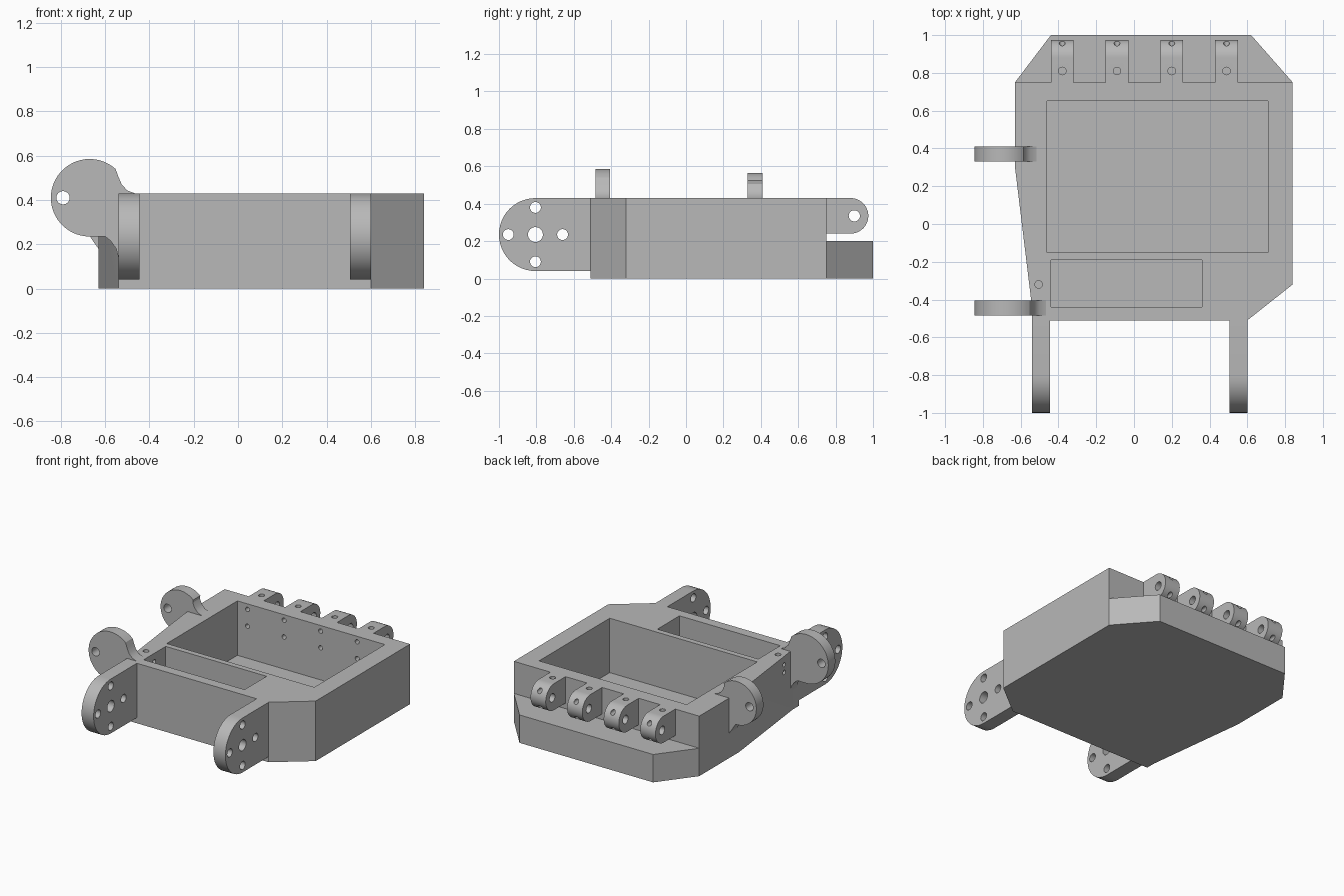
import bpy, bmesh, math
from mathutils import Vector

cube = bpy.data.objects.get("Cube")
if cube:
    bpy.data.objects.remove(cube, do_unlink=True)

grey = bpy.data.materials.new("plain grey")
grey.use_nodes = True
grey.diffuse_color = (0.48, 0.48, 0.48, 1)
grey.node_tree.nodes["Principled BSDF"].inputs["Base Color"].default_value = (0.48, 0.48, 0.48, 1)

PLACE = {
    "x": lambda a, b, h: Vector((h, a, b)),
    "y": lambda a, b, h: Vector((a, h, b)),
    "z": lambda a, b, h: Vector((a, b, h)),
}


def prism(name, outline, axis, low, high):
    """Extrude a flat outline along an axis."""
    bm = bmesh.new()
    place = PLACE[axis]
    base = bm.faces.new([bm.verts.new(place(a, b, low)) for a, b in outline])
    grown = bmesh.ops.extrude_face_region(bm, geom=[base])["geom"]
    bmesh.ops.translate(bm, vec=place(0, 0, high - low),
                        verts=[v for v in grown if isinstance(v, bmesh.types.BMVert)])
    bmesh.ops.recalc_face_normals(bm, faces=bm.faces)
    mesh = bpy.data.meshes.new(name)
    bm.to_mesh(mesh)
    bm.free()
    mesh.materials.append(grey)
    obj = bpy.data.objects.new(name, mesh)
    bpy.context.collection.objects.link(obj)
    return obj


def arc(a, b, r, start, end, steps=24):
    angles = [math.radians(start + (end - start) * i / steps) for i in range(steps + 1)]
    return [(a + r * math.cos(t), b + r * math.sin(t)) for t in angles]


def rect(a0, a1, b0, b1):
    return [(a0, b0), (a1, b0), (a1, b1), (a0, b1)]


def drill(a, b, r, axis, low, high):
    return prism("hole_cutter", arc(a, b, r, 0, 360)[:-1], axis, low, high)


def finish(obj, cutters):
    """Cut the holes out of a part and smooth its round faces."""
    bpy.ops.object.select_all(action="DESELECT")
    obj.select_set(True)
    bpy.context.view_layer.objects.active = obj
    for cutter in cutters:
        cutter.hide_render = True
        cut = obj.modifiers.new("cut", "BOOLEAN")
        cut.operation = "DIFFERENCE"
        cut.solver = "EXACT"
        cut.object = cutter
        bpy.ops.object.modifier_apply(modifier=cut.name)
        bpy.data.objects.remove(cutter, do_unlink=True)
    bpy.ops.object.shade_smooth_by_angle(angle=math.radians(30))


TOP = 0.43
FLOOR = 0.04
KNUCKLE_X = [-0.38 + 0.29 * i for i in range(4)]
TENDON_Z = (0.39, 0.27)

# Palm block with two open compartments and tendon holes
palm = prism("palm_block", [(-0.63, 0.75), (-0.63, 0.3), (-0.54, -0.44), (-0.54, -0.51),
                            (0.6, -0.51), (0.84, -0.32), (0.84, 0.75)], "z", 0, TOP)
cuts = [prism("main_pocket_cutter", rect(-0.46, 0.71, -0.15, 0.65), "z", FLOOR, 0.6),
        prism("small_pocket_cutter", rect(-0.44, 0.36, -0.44, -0.19), "z", FLOOR, 0.6),
        drill(-0.505, -0.32, 0.02, "z", 0.2, 0.6)]
cuts += [drill(x, z, 0.016, "y", 0.6, 0.8) for x in KNUCKLE_X for z in TENDON_Z]
cuts += [drill(-0.32, z, 0.016, "x", -0.7, -0.4) for z in (0.37, 0.315)]
finish(palm, cuts)

# Low ledge under the knuckles
prism("knuckle_ledge", [(-0.63, 0.75), (0.84, 0.75), (0.62, 1), (-0.44, 1)], "z", 0, 0.2)

# Four knuckle lugs along the back
for x in KNUCKLE_X:
    knuckle = prism("knuckle_lug", [(0.75, 0.24)] + arc(0.88, 0.335, 0.095, -90, 90)
                    + [(0.75, TOP)], "x", x - 0.06, x + 0.06)
    cuts = [drill(0.9, 0.335, 0.03, "x", x - 0.1, x + 0.1),
            drill(x, 0.81, 0.02, "z", 0.2, 0.5)]
    cuts += [drill(x, z, 0.016, "y", 0.7, 1.1) for z in TENDON_Z]
    finish(knuckle, cuts)

# Two wrist arms at the front, each with a ring of bolt holes
for x in (-0.54, 0.505):
    arm = prism("wrist_arm", [(-0.51, TOP)] + arc(-0.805, 0.235, 0.195, 90, 270)
                + [(-0.51, FLOOR)], "x", x, x + 0.095)
    cuts = [drill(-0.805, 0.235, 0.04, "x", x - 0.1, x + 0.2)]
    for i in range(4):
        t = math.pi / 2 * i
        cuts.append(drill(-0.805 + 0.145 * math.cos(t), 0.235 + 0.145 * math.sin(t),
                          0.029, "x", x - 0.1, x + 0.2))
    finish(arm, cuts)


def thumb_lug(name, centre, radius, neck, wall, y):
    """Round ear blended into the palm by hollow curves above and below."""
    top = [(neck, TOP - 0.002), (neck - 0.04, 0.443), (neck - 0.065, 0.47), (neck - 0.08, 0.505)]
    under = [(wall - 0.06, 0.41 - radius), (wall - 0.035, 0.215), (wall - 0.01, 0.18),
             (wall, 0.14), (neck, 0.14)]
    lug = prism(name, top + arc(centre, 0.41, radius, 48, 270, 32) + under, "y", y, y + 0.08)
    finish(lug, [drill(-0.79, 0.41, 0.03, "y", y - 0.1, y + 0.2)])


thumb_lug("thumb_lug_front", -0.67, 0.175, -0.46, -0.54, -0.485)
thumb_lug("thumb_lug_back", -0.69, 0.155, -0.51, -0.62, 0.33)
